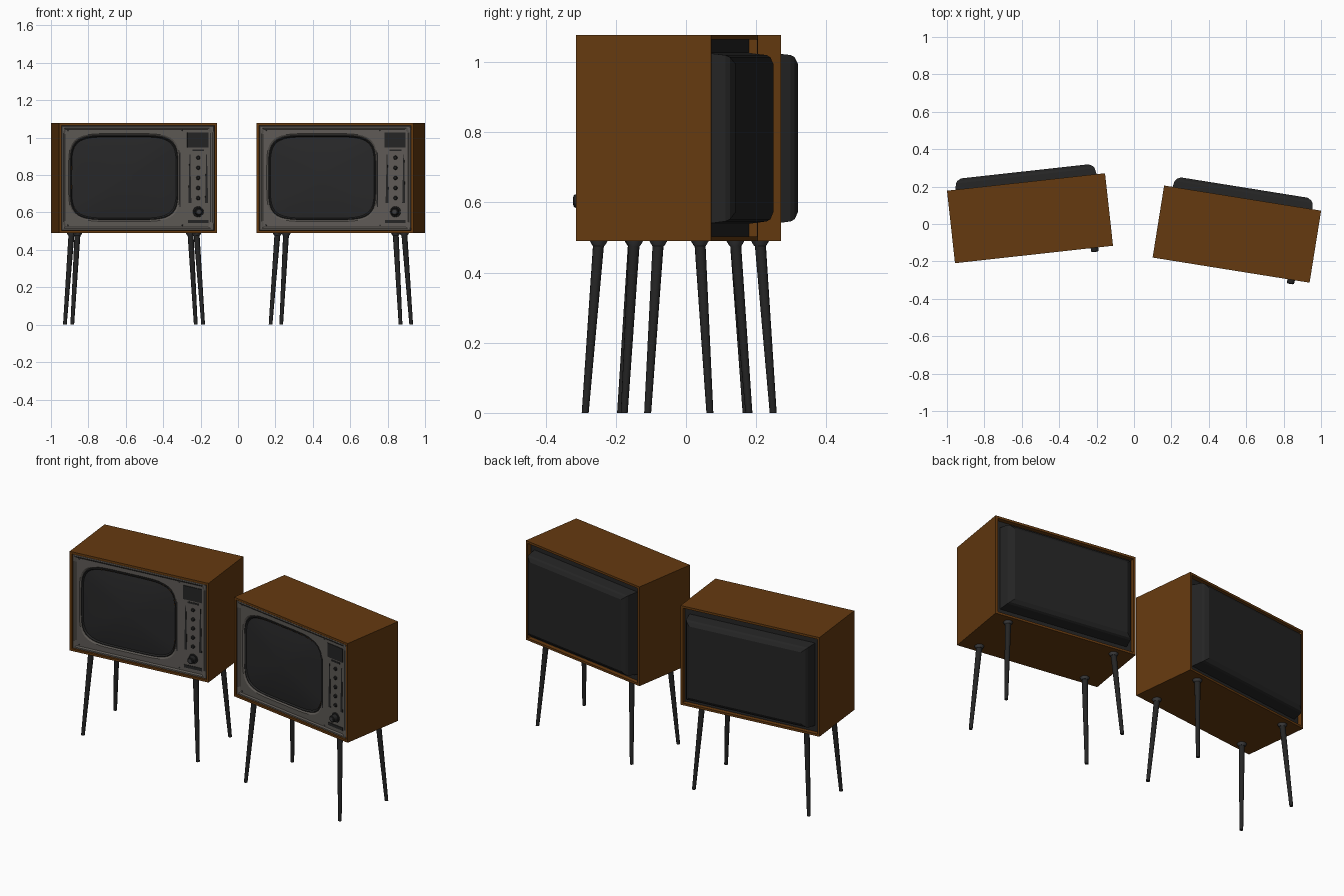
import bpy, bmesh, math
from mathutils import Matrix, Vector

if "Cube" in bpy.data.objects:
    bpy.data.objects.remove(bpy.data.objects["Cube"])


def material(name, r, g, b):
    m = bpy.data.materials.new(name)
    m.diffuse_color = (r, g, b, 1)
    m.use_nodes = True
    m.node_tree.nodes["Principled BSDF"].inputs["Base Color"].default_value = m.diffuse_color
    return m


WOOD = material("brown wood", 0.13, 0.042, 0.005)
BLACK = material("black plastic", 0.018, 0.018, 0.018)
GREY = material("grey bezel", 0.112, 0.102, 0.092)
GLASS = material("dark glass", 0.021, 0.021, 0.022)
METAL = material("dark metal", 0.045, 0.045, 0.047)

parts = []  # (name, mesh), all in the local space of one television
Z0, Z1, HW, HD = 0.49, 1.078, 0.425, 0.195


def finish(name, bm, mat, smooth=False, recalc=True):
    if recalc:
        bmesh.ops.recalc_face_normals(bm, faces=bm.faces)
    me = bpy.data.meshes.new(name)
    bm.to_mesh(me)
    bm.free()
    me.materials.append(mat)
    if smooth:
        for p in me.polygons:
            p.use_smooth = True
        me.set_sharp_from_angle(angle=math.radians(35))
    parts.append((name, me))


def loft(name, rings, mat, cap_start=False, cap_end=False, smooth=False):
    bm = bmesh.new()
    vs = [[bm.verts.new(p) for p in ring] for ring in rings]
    n = len(vs[0])
    for a, b in zip(vs, vs[1:]):
        for i in range(n):
            j = (i + 1) % n
            bm.faces.new((a[i], a[j], b[j], b[i]))
    if cap_start:
        bm.faces.new(vs[0][::-1])
    if cap_end:
        bm.faces.new(vs[-1])
    finish(name, bm, mat, smooth, recalc=cap_start and cap_end)


def rect(x, z0, z1, y):
    return [(-x, y, z0), (x, y, z0), (x, y, z1), (-x, y, z1)]


def box(name, x0, x1, y0, y1, z0, z1, mat):
    loft(name, [[(x0, y, z0), (x1, y, z0), (x1, y, z1), (x0, y, z1)] for y in (y0, y1)],
         mat, True, True)


def tube(name, stations, mat, sides=16):
    """Round part through (centre, radius) stations, ends capped."""
    axis = (Vector(stations[-1][0]) - Vector(stations[0][0]))
    u, v = (Vector((1, 0, 0)), Vector((0, 0, 1))) if abs(axis.y) > abs(axis.z) else \
        (Vector((1, 0, 0)), Vector((0, 1, 0)))
    rings = [[Vector(c) + r * (u * math.cos(2 * math.pi * i / sides) + v * math.sin(2 * math.pi * i / sides))
              for i in range(sides)] for c, r in stations]
    loft(name, rings, mat, True, True, smooth=True)


# Wooden cabinet: one shell with recessed front and back
T = 0.013
loft("cabinet", [rect(HW - T, Z0 + T, Z1 - T, -0.165), rect(HW - T, Z0 + T, Z1 - T, -HD),
                 rect(HW, Z0, Z1, -HD), rect(HW, Z0, Z1, HD),
                 rect(HW - T, Z0 + T, Z1 - T, HD), rect(HW - T, Z0 + T, Z1 - T, 0.165)],
     WOOD, True, True)

# Back board and chamfered rear housing
box("back_board", -HW + T, HW - T, 0.16, 0.17, Z0 + T, Z1 - T, BLACK)
loft("rear_housing", [rect(0.385, 0.538, 1.027, 0.168), rect(0.373, 0.546, 1.02, 0.228),
                      rect(0.365, 0.552, 1.014, 0.24), rect(0.342, 0.572, 0.995, 0.252)],
     BLACK, True, True)

# Front bezel: rectangle blended into a barrel-shaped screen opening
CX, CZ, SA, SB = -0.073, 0.787, 0.287, 0.223
RX, RZ0, RZ1 = HW - T, Z0 + T, Z1 - T
angles = [2 * math.pi * i / 80 for i in range(80)]
angles += [math.atan2(z - CZ, x - CX) % (2 * math.pi) for x in (-RX, RX) for z in (RZ0, RZ1)]
angles.sort()


def outer(inset, y):
    pts = []
    for a in angles:
        c, s = math.cos(a), math.sin(a)
        rx = ((RX - inset - CX) if c > 0 else (RX - inset + CX)) / max(abs(c), 1e-6)
        rz = ((RZ1 - inset - CZ) if s > 0 else (CZ - RZ0 - inset)) / max(abs(s), 1e-6)
        r = min(rx, rz)
        pts.append((CX + r * c, y, CZ + r * s))
    return pts


def barrel(grow, y, scale=1.0):
    pts = []
    for a in angles:
        c, s = math.cos(a), math.sin(a)
        r = scale / ((abs(c) / (SA + grow)) ** 5 + (abs(s) / (SB + grow)) ** 5) ** 0.2
        pts.append((CX + r * c, y, CZ + r * s))
    return pts


loft("bezel", [outer(0, -0.181), outer(0.004, -0.19), outer(0.012, -0.19), outer(0.02, -0.184),
               barrel(0.012, -0.184), barrel(0.004, -0.178)], GREY)
loft("screen_rim", [barrel(0.004, -0.178), barrel(0, -0.18), barrel(-0.006, -0.172)], BLACK)
loft("screen", [barrel(-0.006, -0.173 - 0.017 * (1 - t * t), t) for t in (1, 0.9, 0.75, 0.55, 0.3, 0.08)],
     GLASS, cap_end=True, smooth=True)

# Control column: dial window, strips and slots
F = -0.183
box("dial_window", 0.266, 0.38, F - 0.005, F, 0.947, 1.028, BLACK)
box("upper_strip", 0.293, 0.357, F - 0.003, F, 0.928, 0.938, BLACK)
box("lower_strip", 0.27, 0.38, F - 0.004, F, 0.543, 0.56, BLACK)
box("divider_groove", 0.225, 0.23, F - 0.003, F, 0.63, 0.92, BLACK)
for side, name in ((-1, "left_slot"), (1, "right_slot")):
    x = 0.325 + side * 0.043
    w = -side * 0.007
    loft(name, [[(x - 0.006 * side, y, 0.65), (x + 0.010 * side, y, 0.65),
                 (x + 0.004 * side, y, 0.91), (x, y, 0.91)] for y in (F - 0.003, F)],
         BLACK, True, True)

# Small knobs and the large tuning knob
for i in range(5):
    z = 0.893 - i * 0.054
    tube("small_knob", [((0.325, F, z), 0.011), ((0.325, F - 0.007, z), 0.010),
                        ((0.325, F - 0.010, z), 0.007)], BLACK)
tube("tuning_knob_base", [((0.325, F, 0.604), 0.029), ((0.325, F - 0.005, 0.604), 0.027)], BLACK, 24)
tube("tuning_knob", [((0.325, F - 0.005, 0.604), 0.021), ((0.325, F - 0.031, 0.604), 0.019),
                     ((0.325, F - 0.034, 0.604), 0.016)], BLACK, 24)
tube("tuning_knob_cap", [((0.325, F - 0.033, 0.604), 0.010), ((0.325, F - 0.035, 0.604), 0.010)], METAL)

# Bezel screws
for x in (-0.375, 0.24):
    for z in (0.532, 1.04):
        tube("bezel_screw", [((x, F, z), 0.004), ((x, F - 0.003, z), 0.003)], METAL, 8)

# Splayed tapered legs with mounting collars
for sx in (-1, 1):
    for sy, name in ((-1, "front_leg"), (1, "back_leg")):
        top = (sx * 0.32, sy * 0.146, 0.488)
        foot = (sx * 0.352, sy * 0.18, 0.0)
        tube(name, [(foot, 0.010), (top, 0.016)], BLACK, 12)
        tube(name + "_collar", [((top[0], top[1], 0.476), 0.017), ((top[0], top[1], 0.482), 0.021),
                                ((top[0], top[1], 0.491), 0.026)], METAL, 12)

# Place the two televisions
for tag, x, y, deg in (("left", -0.556, 0.031, 6.3), ("right", 0.55, -0.054, -9.1)):
    place = Matrix.Translation((x, y, 0)) @ Matrix.Rotation(math.radians(deg), 4, 'Z')
    for name, me in parts:
        ob = bpy.data.objects.new(tag + "_tv_" + name, me)
        ob.matrix_world = place
        bpy.context.collection.objects.link(ob)
